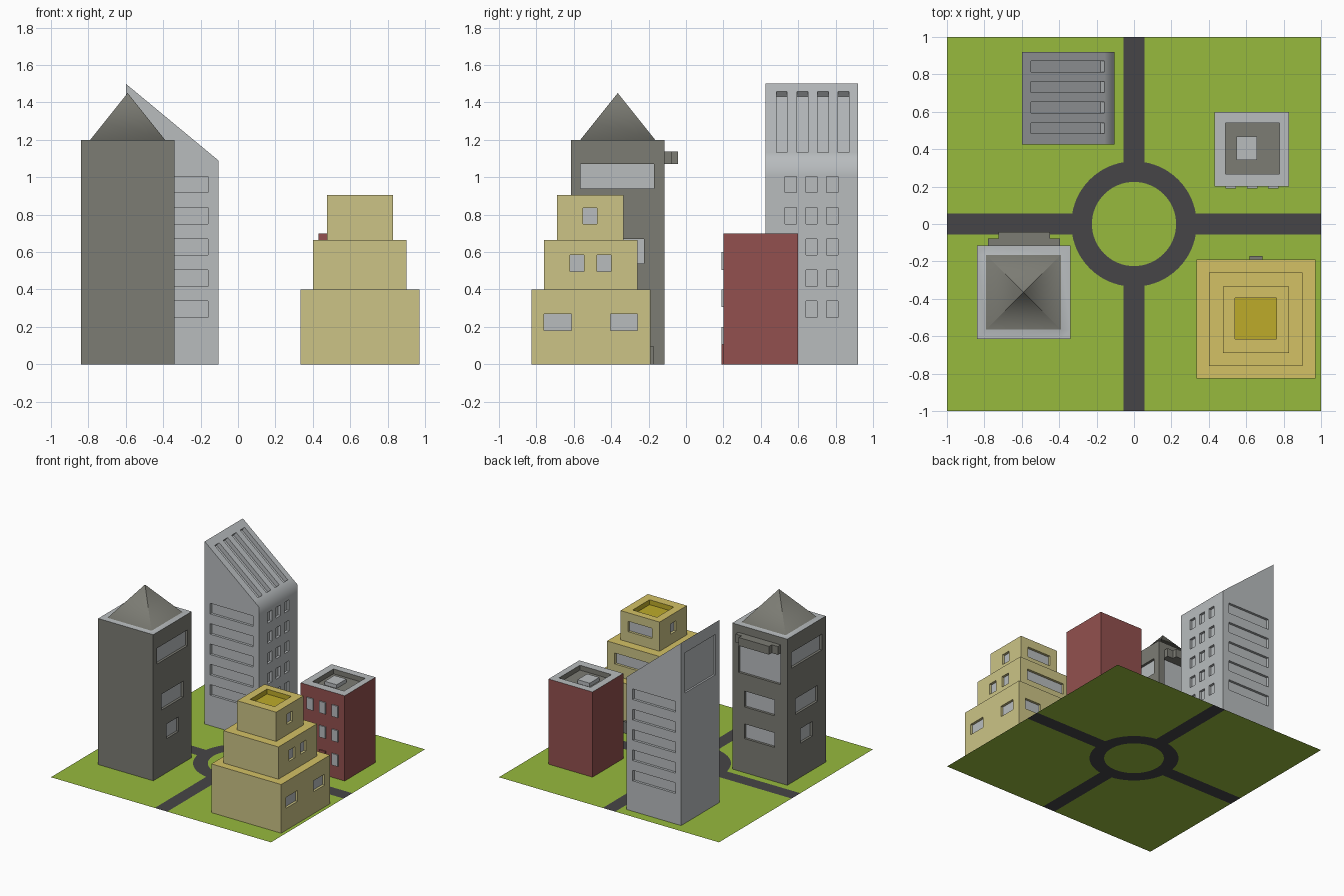
import bpy, bmesh, math
from mathutils import Vector

if "Cube" in bpy.data.objects:
    bpy.data.objects.remove(bpy.data.objects["Cube"])

X, Y, Z = Vector((1, 0, 0)), Vector((0, 1, 0)), Vector((0, 0, 1))


def lin(c):
    c /= 255
    return c / 12.92 if c <= 0.04045 else ((c + 0.055) / 1.055) ** 2.4


COLORS = {"light_grey": (184, 188, 190), "dark_grey": (124, 124, 116),
          "brick_red": (146, 80, 78), "pale_yellow": (204, 196, 134),
          "ochre": (211, 193, 101), "gold": (190, 171, 42),
          "grass_green": (151, 186, 61), "asphalt": (70, 69, 71)}
MATS, IDX = [], {}
for i, (name, rgb) in enumerate(COLORS.items()):
    m = bpy.data.materials.new(name)
    m.diffuse_color = (*[lin(c) for c in rgb], 1)
    m.use_nodes = True
    m.node_tree.nodes["Principled BSDF"].inputs["Base Color"].default_value = m.diffuse_color
    MATS.append(m)
    IDX[name] = i


def face(bm, pts, mat):
    f = bm.faces.new([bm.verts.new(p) for p in pts])
    f.material_index = IDX[mat]
    return f


def finish(bm, name, smooth=True):
    bmesh.ops.remove_doubles(bm, verts=bm.verts[:], dist=1e-5)
    me = bpy.data.meshes.new(name)
    bm.to_mesh(me)
    bm.free()
    for m in MATS:
        me.materials.append(m)
    if smooth:
        me.shade_smooth()
        me.set_sharp_from_angle(angle=math.radians(60))
    ob = bpy.data.objects.new(name, me)
    bpy.context.collection.objects.link(ob)
    return ob


def box(bm, x0, x1, y0, y1, z0, z1, mat, top=None, bottom=False):
    def p(a, b, c):
        return ((x0, x1)[a], (y0, y1)[b], (z0, z1)[c])
    for q in (((0, 0), (1, 0)), ((1, 0), (1, 1)), ((1, 1), (0, 1)), ((0, 1), (0, 0))):
        face(bm, [p(*q[0], 0), p(*q[1], 0), p(*q[1], 1), p(*q[0], 1)], mat)
    face(bm, [p(0, 0, 1), p(1, 0, 1), p(1, 1, 1), p(0, 1, 1)], top or mat)
    if bottom:
        face(bm, [p(0, 0, 0), p(0, 1, 0), p(1, 1, 0), p(1, 0, 0)], mat)
    bmesh.ops.remove_doubles(bm, verts=bm.verts[:], dist=1e-5)


def cut_hole(bm, o, u, v, u0, u1, v0, v1):
    """Cut a rectangle out of the flat wall through o; return its corners and normal."""
    n = u.cross(v)

    def wall():
        bm.normal_update()
        return [f for f in bm.faces if f.normal.dot(n) > 0.99
                and abs((f.calc_center_median() - o).dot(n)) < 1e-3]
    for d, t in ((u, u0), (u, u1), (v, v0), (v, v1)):
        fs = wall()
        geom = fs + list({e for f in fs for e in f.edges}) + list({w for f in fs for w in f.verts})
        bmesh.ops.bisect_plane(bm, geom=geom, dist=1e-5, plane_co=o + d * t, plane_no=d)
    gone = []
    for f in wall():
        c = f.calc_center_median() - o
        if u0 < c.dot(u) < u1 and v0 < c.dot(v) < v1:
            gone.append(f)
    bmesh.ops.delete(bm, geom=gone, context='FACES')
    return [o + u * a + v * b for a, b in ((u0, v0), (u1, v0), (u1, v1), (u0, v1))], n


def recess(bm, o, u, v, u0, u1, v0, v1, depth, floor, sides):
    c, n = cut_hole(bm, o, u, v, u0, u1, v0, v1)
    d = [p - n * depth for p in c]
    face(bm, d, floor)
    for i in range(4):
        j = (i + 1) % 4
        face(bm, [c[i], c[j], d[j], d[i]], sides)
    bmesh.ops.remove_doubles(bm, verts=bm.verts[:], dist=1e-5)


def window(bm, side, pos, a0, a1, z0, z1, sides, depth=0.02):
    axis, s = (X if side[1] == "x" else Y), (1 if side[0] == "+" else -1)
    u = Y * s if axis is X else X * -s
    if u.x + u.y < 0:
        a0, a1 = -a1, -a0
    recess(bm, axis * pos, u, Z, a0, a1, z0, z1, depth, "light_grey", sides)


# Lawn and roads: four matching quadrants around the roundabout
R, RI, H, N = 0.335, 0.225, 0.057, 16
a = math.asin(H / R)
E = R * math.cos(a)
lawn, road = bmesh.new(), bmesh.new()
outer = [(R * math.cos(t), R * math.sin(t)) for t in
         [a + (math.pi / 2 - 2 * a) * i / N for i in range(N + 1)]]
inner = [(RI * math.cos(t), RI * math.sin(t)) for t in
         [math.pi / 2 * i / N for i in range(N + 1)]]
for k in range(4):
    ca, sa = ((1, 0), (0, 1), (-1, 0), (0, -1))[k]

    def turn(pts):
        return [(x * ca - y * sa, x * sa + y * ca, 0) for x, y in pts]
    face(lawn, turn([(1, H), (1, 1), (H, 1)] + outer[::-1]), "grass_green")
    face(lawn, turn([(0, 0)] + inner), "grass_green")
    face(road, turn([(E, 0)] + outer + [(0, E)] + inner[::-1]), "asphalt")
    face(road, turn([(E, -H), (1, -H), (1, H), (E, H)]), "asphalt")
finish(lawn, "lawn", False)
finish(road, "roads", False)

# Dark tower with pyramid roof
bm = bmesh.new()
box(bm, -0.84, -0.34, -0.615, -0.115, 0, 1.2, "dark_grey", "light_grey")
for side, pos in (("+x", -0.34), ("-x", -0.84)):
    for y0, y1, z0, z1 in ((-0.565, -0.17, 0.94, 1.07), (-0.51, -0.225, 0.54, 0.67),
                           (-0.44, -0.285, 0.28, 0.40)):
        window(bm, side, pos, y0, y1, z0, z1, "dark_grey")
for x0, x1, z0, z1 in ((-0.78, -0.395, 0.81, 1.07), (-0.725, -0.45, 0.54, 0.67),
                       (-0.725, -0.45, 0.28, 0.40)):
    window(bm, "+y", -0.115, x0, x1, z0, z1, "dark_grey")
base, _ = cut_hole(bm, Z * 1.2, X, Y, -0.79, -0.39, -0.565, -0.165)
for i in range(4):
    face(bm, [base[i], base[(i + 1) % 4], (-0.59, -0.365, 1.45)], "dark_grey")
finish(bm, "pyramid_tower")

# Stepped canopy on the back of the tower
bm = bmesh.new()
box(bm, -0.78, -0.395, -0.115, -0.078, 1.07, 1.138, "dark_grey", bottom=True)
finish(bm, "tower_canopy")
bm = bmesh.new()
box(bm, -0.725, -0.45, -0.078, -0.042, 1.07, 1.138, "dark_grey", bottom=True)
finish(bm, "tower_canopy_lip")

# Grey tower with slanted roof
bm = bmesh.new()
prof = [(-0.6, 0), (-0.105, 0), (-0.105, 1.09), (-0.6, 1.5)]
y0, y1 = 0.425, 0.92
face(bm, [(x, y0, z) for x, z in prof], "light_grey")
face(bm, [(x, y1, z) for x, z in prof[::-1]], "light_grey")
for i in (1, 2, 3):
    (xa, za), (xb, zb) = prof[i], prof[(i + 1) % 4]
    face(bm, [(xa, y0, za), (xa, y1, za), (xb, y1, zb), (xb, y0, zb)], "light_grey")
bmesh.ops.remove_doubles(bm, verts=bm.verts[:], dist=1e-5)
for r in range(5):
    z = 0.25 + r * 0.167
    window(bm, "-y", y0, -0.55, -0.16, z, z + 0.087, "light_grey")
    window(bm, "+y", y1, -0.55, -0.16, z, z + 0.087, "light_grey")
    for c in range(3):
        y = 0.53 + c * 0.111
        window(bm, "+x", -0.105, y, y + 0.06, z, z + 0.087, "light_grey")
window(bm, "-x", -0.6, 0.475, 0.87, 1.07, 1.40, "light_grey", 0.015)
slope = Vector((0.495, 0, -0.41)).normalized()
for r in range(4):
    y = 0.484 + r * 0.11
    recess(bm, Vector((-0.6, 0, 1.5)), slope, Y, 0.05 / slope.x, 0.443 / slope.x,
           y, y + 0.057, 0.036, "light_grey", "light_grey")
finish(bm, "slanted_tower")

# Red block with sunken roof
bm = bmesh.new()
box(bm, 0.43, 0.83, 0.2, 0.6, 0, 0.7, "brick_red", "light_grey")
recess(bm, Z * 0.7, X, Y, 0.49, 0.777, 0.267, 0.54, 0.04, "dark_grey", "dark_grey")
finish(bm, "red_block")
bm = bmesh.new()
box(bm, 0.548, 0.658, 0.342, 0.468, 0.66, 0.69, "light_grey")
finish(bm, "red_block_roof_unit")
bm = bmesh.new()
for c in range(3):
    for r in range(3):
        x, z = 0.49 + c * 0.113, 0.105 + r * 0.2
        if (c, r) != (1, 0):
            box(bm, x, x + 0.056, 0.191, 0.2, z, z + 0.095, "light_grey", bottom=True)
finish(bm, "red_block_windows")
bm = bmesh.new()
box(bm, 0.603, 0.659, 0.191, 0.2, 0, 0.2, "brick_red")
finish(bm, "red_block_door")

# Yellow stepped building, three tiers
TIERS = (("lower", 0.335, 0.97, -0.825, -0.19, 0, 0.4, 0.18, 0.27,
          ((-0.76, -0.613), (-0.405, -0.26)), ((0.40, 0.55), (0.76, 0.905))),
         ("middle", 0.40, 0.90, -0.76, -0.26, 0.4, 0.665, 0.495, 0.585,
          ((-0.62, -0.545), (-0.475, -0.40)), ((0.475, 0.83),)),
         ("upper", 0.475, 0.83, -0.69, -0.335, 0.665, 0.905, 0.75, 0.835,
          ((-0.55, -0.475),), ((0.545, 0.76),)))
for name, x0, x1, y0, y1, z0, z1, w0, w1, side_wins, back_wins in TIERS:
    bm = bmesh.new()
    box(bm, x0, x1, y0, y1, z0, z1, "pale_yellow", "ochre")
    for b0, b1 in side_wins:
        window(bm, "+x", x1, b0, b1, w0, w1, "pale_yellow")
        window(bm, "-x", x0, b0, b1, w0, w1, "pale_yellow")
    for b0, b1 in back_wins:
        window(bm, "+y", y1, b0, b1, w0, w1, "pale_yellow")
    if name == "upper":
        recess(bm, Z * z1, X, Y, 0.54, 0.762, -0.615, -0.395, 0.04, "gold", "gold")
    finish(bm, name + "_tier")
bm = bmesh.new()
box(bm, 0.617, 0.688, -0.19, -0.172, 0, 0.095, "dark_grey")
finish(bm, "yellow_building_door")
